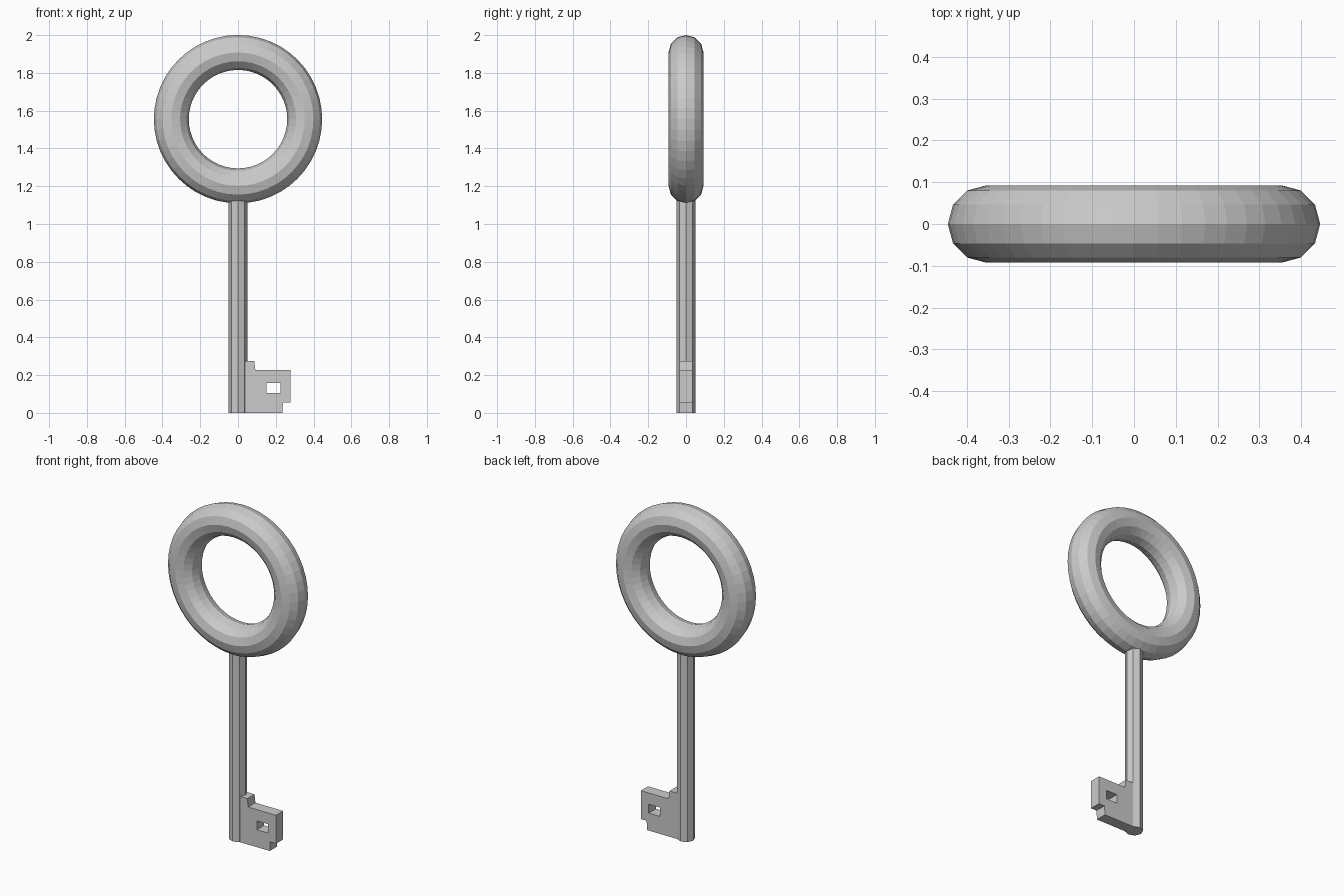
import bpy
from math import pi

if "Cube" in bpy.data.objects:
    bpy.data.objects.remove(bpy.data.objects["Cube"])

RING_Z, RING_R, TUBE_R = 1.555, 0.353, 0.0925
SHAFT_R, SHAFT_TOP = 0.05, 1.14

# Ring-shaped bow, standing upright
bpy.ops.mesh.primitive_torus_add(
    major_segments=48, minor_segments=12, major_radius=RING_R, minor_radius=TUBE_R,
    location=(0, 0, RING_Z), rotation=(pi / 2, 0, 0))
bpy.context.object.name = "bow_ring"

# Eight-sided shaft, its top sunk into the ring
bpy.ops.mesh.primitive_cylinder_add(
    vertices=8, radius=SHAFT_R, depth=SHAFT_TOP, location=(0, 0, SHAFT_TOP / 2))
bpy.context.object.name = "shaft"

# Bit: stepped flat outline with a rectangular window, given thickness
outline = [(0.035, 0), (0.235, 0), (0.238, 0.055), (0.277, 0.055), (0.277, 0.226),
           (0.092, 0.226), (0.086, 0.275), (0.035, 0.275)]
window = [(0.15, 0.105), (0.15, 0.158), (0.224, 0.158), (0.224, 0.105)]

curve = bpy.data.curves.new("bit", "CURVE")
curve.dimensions = "2D"
curve.fill_mode = "BOTH"
curve.extrude = 0.034
for loop in (outline, window):
    spline = curve.splines.new("POLY")
    spline.points.add(len(loop) - 1)
    for point, (x, z) in zip(spline.points, loop):
        point.co = (x, z, 0, 1)
    spline.use_cyclic_u = True

bit = bpy.data.objects.new("bit", curve)
bit.rotation_euler = (pi / 2, 0, 0)
bpy.context.collection.objects.link(bit)
bpy.ops.object.select_all(action="DESELECT")
bit.select_set(True)
bpy.context.view_layer.objects.active = bit
bpy.ops.object.convert(target="MESH")
bpy.ops.object.shade_flat()
